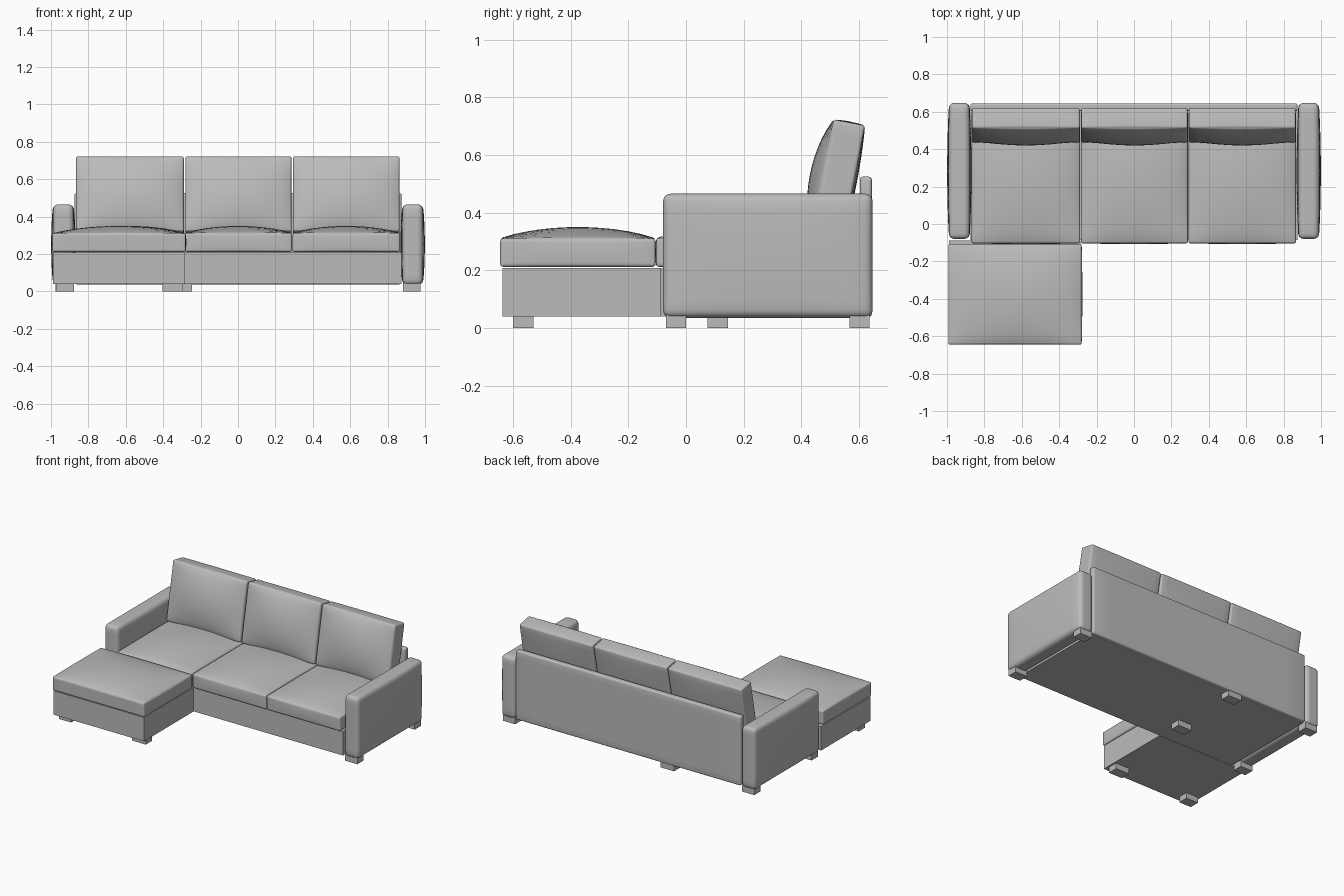
import bpy, bmesh, math
from mathutils import Vector

if "Cube" in bpy.data.objects:
    bpy.data.objects.remove(bpy.data.objects["Cube"])


def material(name, rgb):
    m = bpy.data.materials.new(name)
    m.diffuse_color = (*rgb, 1)
    m.use_nodes = True
    m.node_tree.nodes["Principled BSDF"].inputs["Base Color"].default_value = m.diffuse_color
    return m


FABRIC = material("grey fabric", (0.5, 0.5, 0.5))


def soft_box(name, lo, hi, r=0.01, puff=None, tilt=0.0):
    """Rounded box; puff = outward bulge of the faces, keyed by (axis, side)."""
    puff = puff or {}
    centre = (Vector(lo) + Vector(hi)) / 2
    half = (Vector(hi) - Vector(lo)) / 2
    ring, inner = 3, 12
    bm = bmesh.new()
    bmesh.ops.create_cube(bm, size=2)
    n = 2 * ring + inner
    bmesh.ops.subdivide_edges(bm, edges=bm.edges[:], cuts=n - 1, use_grid_fill=True)

    # Spacing that is dense in the rounded edge zone
    def coord(t, h):
        i = round((t + 1) / 2 * n)
        if i <= ring:
            return -h + r * (1 - math.cos(i / ring * math.pi / 2)) if i else -h
        if i >= n - ring:
            return -coord(-t, h)
        return (h - r) * (2 * (i - ring) / inner - 1)

    for v in bm.verts:
        p = Vector([coord(v.co[a], half[a]) for a in range(3)])
        bulge = Vector()
        for (a, s), amount in puff.items():
            if abs(p[a] - s * half[a]) < 1e-6:
                w = 1
                for b in range(3):
                    if b != a:
                        w *= max(0, 1 - (p[b] / half[b]) ** 2) ** 0.85
                bulge[a] += s * amount * w
        q = Vector([max(-(half[a] - r), min(half[a] - r, p[a])) for a in range(3)])
        d = p - q
        if d.length > 1e-9:
            p = q + d.normalized() * r
        v.co = p + bulge
    bmesh.ops.recalc_face_normals(bm, faces=bm.faces[:])
    for f in bm.faces:
        f.smooth = True
    return finish(name, bm, centre, tilt)


def box(name, lo, hi):
    bm = bmesh.new()
    bmesh.ops.create_cube(bm, size=1)
    bmesh.ops.scale(bm, vec=Vector(hi) - Vector(lo), verts=bm.verts[:])
    return finish(name, bm, (Vector(lo) + Vector(hi)) / 2)


def finish(name, bm, centre, tilt=0.0):
    me = bpy.data.meshes.new(name)
    bm.to_mesh(me)
    bm.free()
    me.materials.append(FABRIC)
    ob = bpy.data.objects.new(name, me)
    ob.location = centre
    ob.rotation_euler.x = tilt
    bpy.context.collection.objects.link(ob)
    return ob


# Bases of the sofa and the chaise
box("sofa_base", (-0.875, -0.085, 0.04), (0.875, 0.62, 0.208))
box("chaise_base", (-0.99, -0.637, 0.04), (-0.285, -0.087, 0.208))

# Back panel
soft_box("back_panel", (-0.875, 0.603, 0.038), (0.875, 0.645, 0.525), 0.012)

# Arms, slightly swollen on both sides
for side, name in ((-1, "left_arm"), (1, "right_arm")):
    x0, x1 = sorted((side * 0.88, side * 0.988))
    soft_box(name, (x0, -0.08, 0.035), (x1, 0.648, 0.466), 0.028,
             {(0, -1): 0.011, (0, 1): 0.011})

# Seat and back cushions
spans = ((-0.868, -0.288), (-0.284, 0.288), (0.292, 0.866))
for i, (x0, x1) in enumerate(spans, 1):
    soft_box(f"seat_cushion_{i}", (x0, -0.103, 0.212), (x1, 0.6, 0.312), 0.01,
             {(2, 1): 0.038, (1, -1): 0.004})
    soft_box(f"back_cushion_{i}", (x0 + 0.002, 0.473, 0.308), (x1 - 0.002, 0.583, 0.716),
             0.01, {(1, -1): 0.045, (1, 1): 0.01, (2, 1): 0.004}, -math.radians(11))

# Chaise cushion
soft_box("chaise_cushion", (-0.993, -0.645, 0.212), (-0.28, -0.106, 0.31), 0.01,
         {(2, 1): 0.04, (0, 1): 0.004})

# Feet
feet = ((-0.93, 0.602), (-0.93, -0.035), (0.93, 0.602), (0.93, -0.035),
        (-0.3, 0.602), (-0.3, 0.11), (-0.925, -0.565), (-0.35, -0.565))
for i, (x, y) in enumerate(feet, 1):
    w = 0.047 if abs(x) > 0.9 else 0.053
    box(f"foot_{i}", (x - w, y - 0.035, 0), (x + w, y + 0.035, 0.045))
